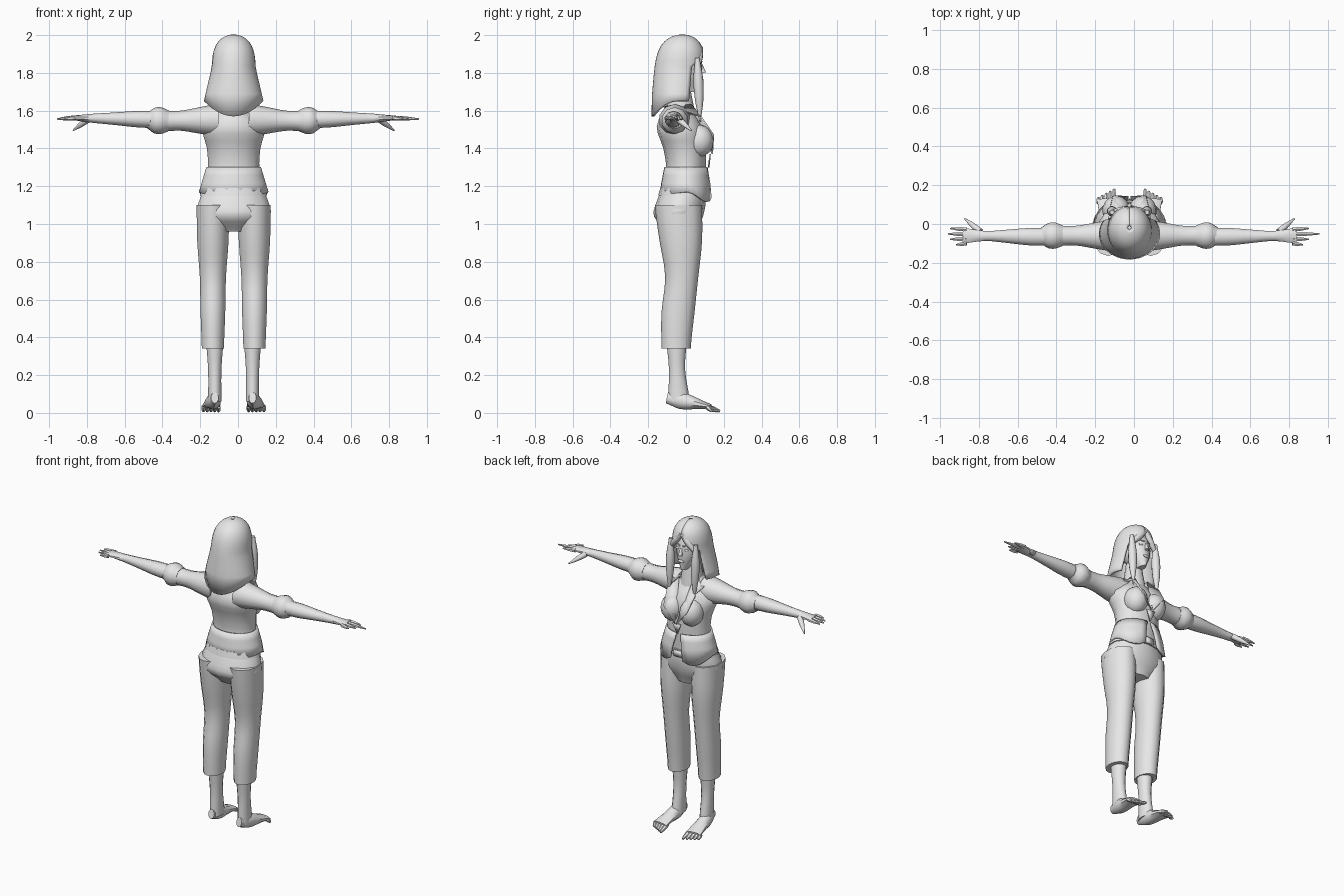
import bpy, bmesh, math
from mathutils import Vector

default_cube = bpy.data.objects.get("Cube")
if default_cube:
    bpy.data.objects.remove(default_cube)

BODY_X = -.023  # body centre line
GREY = (.8, .8, .8, 1)
material = bpy.data.materials.new("light_grey")
material.use_nodes = True
material.diffuse_color = GREY
material.node_tree.nodes["Principled BSDF"].inputs["Base Color"].default_value = GREY


def finish(name, bm, thickness=0):
    """Turn a bmesh into a smooth-shaded object, optionally thickened."""
    bmesh.ops.recalc_face_normals(bm, faces=bm.faces)
    mesh = bpy.data.meshes.new(name)
    bm.to_mesh(mesh)
    bm.free()
    mesh.materials.append(material)
    obj = bpy.data.objects.new(name, mesh)
    bpy.context.collection.objects.link(obj)
    if thickness:
        modifier = obj.modifiers.new("thickness", "SOLIDIFY")
        modifier.thickness = thickness
        modifier.offset = 0
    bpy.ops.object.select_all(action="DESELECT")
    bpy.context.view_layer.objects.active = obj
    obj.select_set(True)
    bpy.ops.object.shade_smooth_by_angle(angle=math.radians(40))


def place(point, side=1):
    """Measure x outwards from the body centre line."""
    return Vector((BODY_X + side * point[0], point[1], point[2]))


def sample(values, t):
    """Smooth curve through evenly spaced values."""
    last = len(values) - 1
    k = min(int(t * last), last - 1)
    f = t * last - k
    before, a, b, after = (values[max(0, min(last, k + step))] for step in (-1, 0, 1, 2))
    slope_a, slope_b = (b - before) / 2, (after - a) / 2
    ease = f * f * (3 - 2 * f)
    return a + (b - a) * ease + slope_a * f * (1 - f) ** 2 - slope_b * f * f * (1 - f)


def steps(count):
    return [k / count for k in range(count + 1)]


def skin(name, rings, sides):
    """Skin closed elliptical rings given as centre and two half axes."""
    bm = bmesh.new()
    loops = []
    for centre, across, along in rings:
        angles = [math.tau * (i + .5) / sides for i in range(sides)]
        loops.append([bm.verts.new(centre + across * math.cos(a) + along * math.sin(a)) for a in angles])
    for lower, upper in zip(loops, loops[1:]):
        for i in range(sides):
            bm.faces.new((lower[i - 1], lower[i], upper[i], upper[i - 1]))
    bm.faces.new(loops[0])
    bm.faces.new(loops[-1])
    finish(name, bm)


def column(name, low, high, widths, backs, fronts, offset=0, side=1, sides=14):
    """Upright body section with separate back and front profiles."""
    rings = []
    for t in steps(3 * len(widths) - 3):
        back, front = sample(backs, t), sample(fronts, t)
        centre = place((offset, (back + front) / 2, low + (high - low) * t), side)
        rings.append((centre, Vector((sample(widths, t), 0, 0)), Vector((0, (front - back) / 2, 0))))
    skin(name, rings, sides)


def tube(name, start, end, wide, tall=None, side=1, sides=10):
    """Straight limb whose cross-section follows the radius lists."""
    start, end = place(start, side), place(end, side)
    direction = (end - start).normalized()
    helper = Vector((0, 1, 0)) if abs(direction.z) > .8 else Vector((0, 0, 1))
    across = direction.cross(helper).normalized()
    along = across.cross(direction)
    rings = [(start.lerp(end, t), across * sample(wide, t), along * sample(tall or wide, t))
             for t in steps(3 * len(wide) - 3)]
    skin(name, rings, sides)


def ball(name, centre, size, side=1):
    bm = bmesh.new()
    bmesh.ops.create_uvsphere(bm, u_segments=14, v_segments=8, radius=1)
    bmesh.ops.scale(bm, vec=size, verts=bm.verts)
    bmesh.ops.translate(bm, vec=place(centre, side), verts=bm.verts)
    finish(name, bm)


def plate(name, corners, side=1):
    bm = bmesh.new()
    bm.faces.new([bm.verts.new(place(corner, side)) for corner in corners])
    finish(name, bm, .008)


def shell(name, rows, dip, thickness):
    """Sheet open at the front, top row first; dip shapes the bottom hem."""
    bm = bmesh.new()
    loops = []
    for row, (z, y, width, depth, gap) in enumerate(rows):
        loop = []
        for t in steps(28):
            angle = math.radians(90 + gap + (360 - 2 * gap) * t)
            drop = dip(angle) if row == len(rows) - 1 else 0
            point = (width * math.cos(angle), y + depth * math.sin(angle), z - drop)
            loop.append(bm.verts.new(place(point)))
        loops.append(loop)
    for upper, lower in zip(loops, loops[1:]):
        for i in range(1, len(upper)):
            bm.faces.new((upper[i - 1], upper[i], lower[i], lower[i - 1]))
    finish(name, bm, thickness)


def hair_row(t):
    """Hair section: t runs from the hem to the crown."""
    dome = math.sqrt(1 - (t * .999) ** 6)
    width = max(.11, .15 - .08 * t) * dome
    gap = min(60, 220 * max(0, .8 - t))
    return 1.65 + .345 * t, .03 * t - .05, width, .125 * dome, gap


# Head and neck
column("neck", 1.56, 1.75, [.07, .045], [-.11, -.08], [.05, .02])
column("head", 1.7, 1.96, [.02, .07, .08, .06], [0, -.1, -.12, -.08], [.08, .088, .08, .04])
tube("nose", (0, .08, 1.85), (0, .093, 1.8), [.005, .013])
ball("lips", (0, .086, 1.76), (.022, .008, .009))

# Long hair with a face opening and a pointed back hem
shell("hair", [hair_row(math.cos(t * math.pi / 2)) for t in steps(14)],
      lambda angle: .08 * max(0, -math.sin(angle)) ** 2, .016)

# Upper body, flared shirt hem with front tails, knotted front
column("torso", 1.17, 1.63, [.165, .14, .145, .165, .06], [-.13, -.105, -.12, -.155, -.11],
       [.1, .105, .105, .09, .02])
shell("shirt_hem", [(1.3 - .13 * t, 0, .14 + .04 * t, .11 + .025 * t, 6 + 8 * t) for t in steps(3)],
      lambda angle: .07 * max(0, math.sin(angle)) * abs(math.sin(2 * angle)) + .02 * max(0, -math.sin(angle)), .01)
plate("shirt_knot", [(-.03, .128, 1.37), (.03, .128, 1.37), (0, .12, 1.3)])

# Trouser seat, belt and buckle
column("trouser_seat", .96, 1.2, [.09, .197, .188, .155], [-.1, -.17, -.155, -.125], [.06, .09, .105, .1])
column("belt", 1.15, 1.19, [.182, .17], [-.147, -.137], [.112, .11])
plate("buckle", [(x, .115, z) for x, z in ((-.03, 1.15), (.03, 1.15), (.03, 1.19), (-.03, 1.19))])

for side, label in ((1, "left_"), (-1, "right_")):
    # Face details and framing hair
    ball(label + "eye", (.03, .074, 1.835), (.015, .008, .008), side)
    tube(label + "brow", (.01, .083, 1.86), (.05, .067, 1.865), [.004, .003], side=side)
    tube(label + "fringe", (0, .078, 1.935), (.09, .06, 1.83), [.012, .02, .012], side=side)
    tube(label + "hair_lock", (.09, .06, 1.88), (.09, .075, 1.54), [.012, .026, .022, .004], side=side)

    # Bust and open collar
    ball(label + "bust", (.068, .07, 1.44), (.072, .076, .085), side)
    plate(label + "lapel", [(.05, .03, 1.625), (.1, .085, 1.56), (.085, .146, 1.47), (.005, .14, 1.37)], side)
    plate(label + "collar", [(.045, -.12, 1.62), (.12, -.06, 1.61), (.1, .08, 1.57), (.055, .03, 1.63)], side)

    # Arm with rolled cuff and hand
    tube(label + "sleeve", (.08, -.06, 1.55), (.38, -.06, 1.545), [.085, .07, .053, .055], side=side)
    tube(label + "sleeve_cuff", (.345, -.06, 1.545), (.455, -.06, 1.55), [.056, .07, .068, .045], side=side)
    tube(label + "forearm", (.4, -.067, 1.553), (.86, -.06, 1.562), [.046, .047, .036, .027, .042],
         [.046, .043, .033, .024, .012], side)
    tube(label + "thumb", (.77, -.04, 1.555), (.85, .028, 1.495), [.018, .014, .004], side=side)
    for finger in range(4):
        y = -.028 - .024 * finger
        reach = .935 - .01 * (finger - 1) ** 2 + (.045 if side > 0 and finger == 1 else 0)
        tube(label + "finger", (.84, y, 1.562), (reach, y + .005 - .004 * finger, 1.556),
             [.012, .011, .004], side=side, sides=6)

    # Cropped trouser leg and bare shin
    column(label + "trouser_leg", .34, 1.1, [.06, .067, .071, .085, .088], [-.13, -.13, -.11, -.14, -.165],
           [.025, .045, .065, .085, .085], .11, side)
    column(label + "shin", .06, .4, [.036, .036, .048], [-.095, -.09, -.105], [.02, -.005, .005], .1, side)

    # Foot and toes
    tube(label + "foot", (.1, -.1, .08), (.12, .13, .034), [.02, .038, .044, .05], [.03, .045, .03, .013], side)
    for toe in range(5):
        x = .08 + .02 * toe
        tube(label + "toe", (x, .11, .034), (x, .18 - .011 * toe, .009), [.012, .013, .007], side=side, sides=6)
